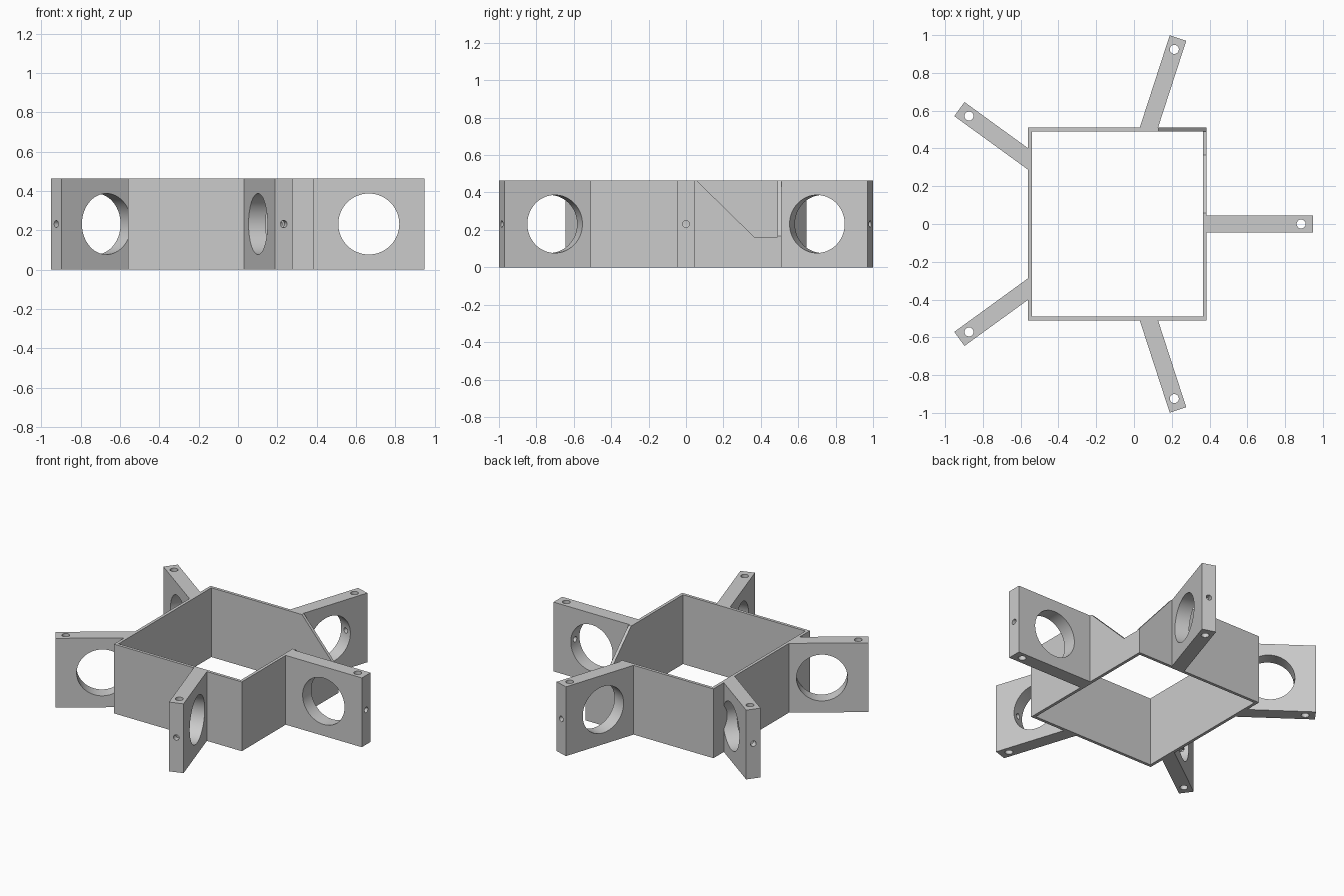
import bpy
import math
from mathutils import Matrix, Vector

cube = bpy.data.objects.get("Cube")
if cube:
    bpy.data.objects.remove(cube, do_unlink=True)

HEIGHT = 0.463
MID = HEIGHT / 2
WALL = 0.02
X0, X1, Y = -0.56, 0.385, 0.51      # frame outline
HUB = -0.087                        # x of the point the arms radiate from
REACH = 1.035                       # hub to arm tip
ARM_WIDTH = 0.092
NOTCH_Z = 0.162

grey = bpy.data.materials.new("plain grey")
grey.use_nodes = True
grey.diffuse_color = (0.6, 0.6, 0.6, 1)
grey.node_tree.nodes["Principled BSDF"].inputs["Base Color"].default_value = (0.6, 0.6, 0.6, 1)


def mesh_object(name, verts, faces):
    mesh = bpy.data.meshes.new(name)
    mesh.from_pydata(verts, [], faces)
    mesh.materials.append(grey)
    obj = bpy.data.objects.new(name, mesh)
    bpy.context.collection.objects.link(obj)
    return obj


def prism(name, points, direction):
    """Extrude a closed planar outline along a direction."""
    points = [Vector(p) for p in points]
    direction = Vector(direction)
    n = len(points)
    normal = sum((points[i].cross(points[(i + 1) % n]) for i in range(n)), Vector())
    if normal.dot(direction) < 0:
        points.reverse()
    faces = [tuple(reversed(range(n))), tuple(range(n, 2 * n))]
    faces += [(i, (i + 1) % n, (i + 1) % n + n, i + n) for i in range(n)]
    return mesh_object(name, points + [p + direction for p in points], faces)


def box(name, xa, xb, ya, yb, za, zb):
    outline = [(xa, ya, za), (xb, ya, za), (xb, yb, za), (xa, yb, za)]
    return prism(name, outline, (0, 0, zb - za))


def rod(name, center, axis, radius, length, sides):
    """Round cutter centred on a point, running along x, y or z."""
    a = Vector(axis)
    u = a.orthogonal().normalized()
    v = a.cross(u)
    start = Vector(center) - a * length / 2
    angles = [math.tau * i / sides for i in range(sides)]
    ring = [start + radius * (u * math.cos(t) + v * math.sin(t)) for t in angles]
    return prism(name, ring, a * length)


def carve(target, cutters):
    """Subtract each cutter, then remove the cutters."""
    for cutter in cutters:
        cutter.hide_render = True
        mod = target.modifiers.new("cut", 'BOOLEAN')
        mod.operation = 'DIFFERENCE'
        mod.solver = 'EXACT'
        mod.object = cutter
    graph = bpy.context.evaluated_depsgraph_get()
    carved = bpy.data.meshes.new_from_object(target.evaluated_get(graph))
    target.modifiers.clear()
    target.data = carved
    for cutter in cutters:
        bpy.data.objects.remove(cutter, do_unlink=True)


def smooth(obj):
    bpy.ops.object.select_all(action='DESELECT')
    obj.select_set(True)
    bpy.context.view_layer.objects.active = obj
    bpy.ops.object.shade_smooth_by_angle(angle=math.radians(30))


# Square open frame with a sloped notch at the back corner
frame = box("frame", X0, X1, -Y, Y, 0, HEIGHT)
inner = box("inner_cutter", X0 + WALL, X1 - WALL, -Y + WALL, Y - WALL, -0.1, 0.6)
TOP = HEIGHT + 0.1
side_outline = [(0.058, HEIGHT), (0.365, NOTCH_Z), (Y - WALL, NOTCH_Z),
                (Y - WALL, TOP), (0.058, TOP)]
side_notch = prism("side_notch_cutter", [(0.3, y, z) for y, z in side_outline], (0.2, 0, 0))
back_outline = [(0.13, HEIGHT), (X1, NOTCH_Z + 0.005), (0.5, NOTCH_Z + 0.005),
                (0.5, TOP), (0.13, TOP)]
back_notch = prism("back_notch_cutter", [(x, Y - WALL, z) for x, z in back_outline], (0, 0.1, 0))
carve(frame, [inner, side_notch, back_notch])

# Five drilled arms spread evenly around the hub
names = ["left_arm", "back_left_arm", "back_right_arm", "front_right_arm", "front_left_arm"]
for i, name in enumerate(names):
    half = ARM_WIDTH / 2
    arm = box(name, 0.3, REACH, -half, half, 0, HEIGHT)
    holes = [
        rod("bore_cutter", (0.752, 0, MID), (0, 1, 0), 0.155, 0.4, 64),
        rod("pin_cutter", (0.972, 0, MID), (0, 0, 1), 0.024, 1, 32),
        rod("screw_cutter", (0.95, 0, MID), (1, 0, 0), 0.018, 0.3, 24),
    ]
    carve(arm, holes)
    turn = Matrix.Translation((HUB, 0, 0)) @ Matrix.Rotation(math.tau * i / 5, 4, 'Z')
    arm.data.transform(turn)
    # Trim the root flush with the frame wall
    carve(arm, [box("root_cutter", X0, X1, -Y, Y, -0.1, 0.6)])
    smooth(arm)
